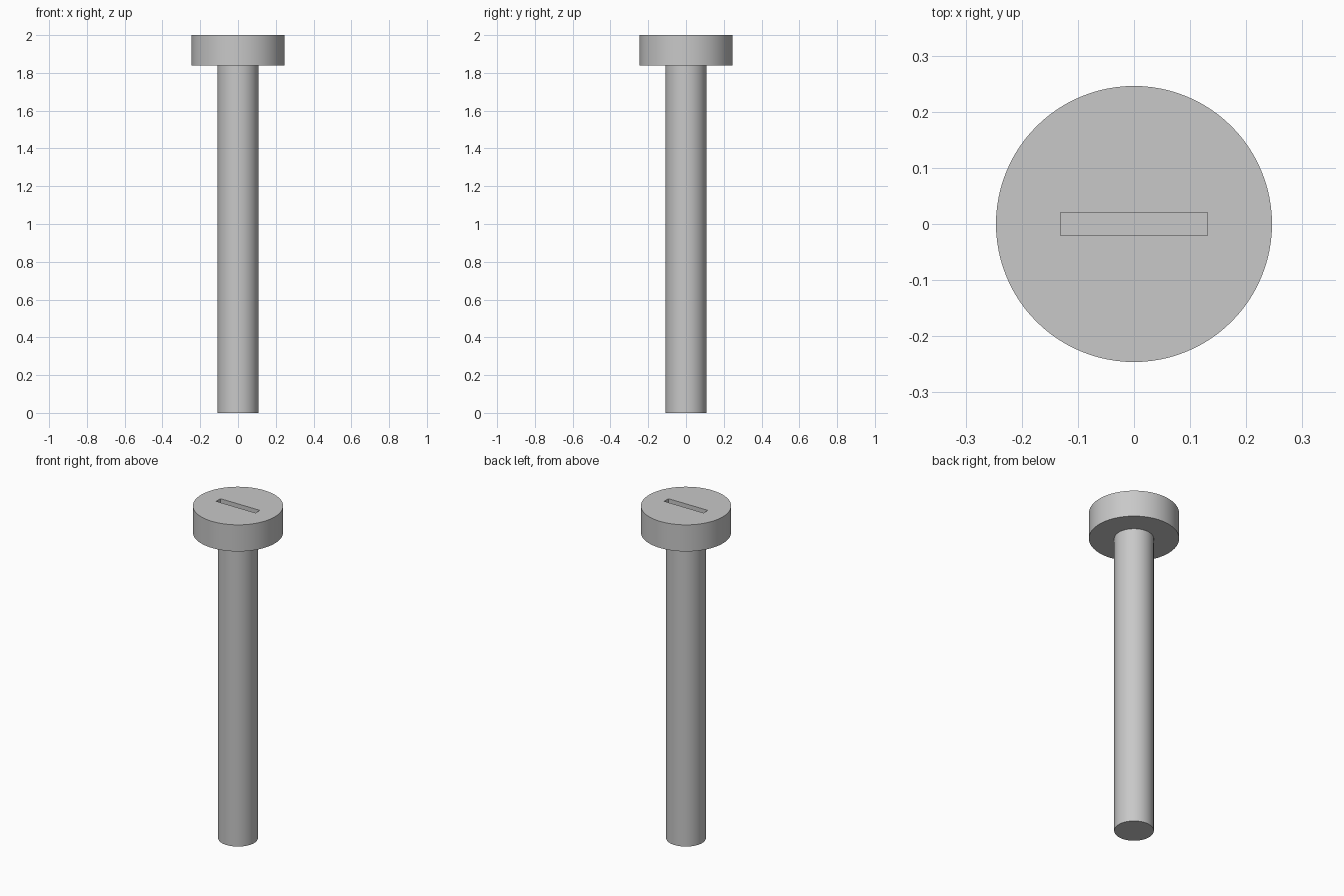
import bpy, bmesh, math
from mathutils import Matrix

cube = bpy.data.objects.get("Cube")
if cube:
    bpy.data.objects.remove(cube, do_unlink=True)

HEAD_R, SHANK_R = 0.246, 0.108
HEAD_BOTTOM, TOP = 1.84, 2.0
SLOT_LENGTH, SLOT_WIDTH, SLOT_DEPTH = 0.262, 0.041, 0.08
SIDES = 96

steel = bpy.data.materials.new("grey steel")
steel.use_nodes = True
grey = (0.58, 0.58, 0.58, 1)
steel.diffuse_color = grey
steel.node_tree.nodes["Principled BSDF"].inputs["Base Color"].default_value = grey


def add_object(name, bm):
    bmesh.ops.recalc_face_normals(bm, faces=bm.faces)
    mesh = bpy.data.meshes.new(name)
    bm.to_mesh(mesh)
    bm.free()
    mesh.materials.append(steel)
    obj = bpy.data.objects.new(name, mesh)
    bpy.context.collection.objects.link(obj)
    return obj


# Shank and head: stacked rings, closed at both ends
bm = bmesh.new()
profile = [(SHANK_R, 0), (SHANK_R, HEAD_BOTTOM), (HEAD_R, HEAD_BOTTOM), (HEAD_R, TOP)]
angles = [math.tau * i / SIDES for i in range(SIDES)]
rings = [[bm.verts.new((r * math.cos(a), r * math.sin(a), z)) for a in angles]
         for r, z in profile]
for low, high in zip(rings, rings[1:]):
    for i in range(SIDES):
        j = (i + 1) % SIDES
        bm.faces.new((low[i], low[j], high[j], high[i]))
bm.faces.new(rings[0])
bm.faces.new(rings[-1])
bolt = add_object("slotted_bolt", bm)

# Driver slot cut into the top of the head
bm = bmesh.new()
bmesh.ops.create_cube(bm, size=1, matrix=Matrix.Translation((0, 0, TOP))
                      @ Matrix.Diagonal((SLOT_LENGTH, SLOT_WIDTH, 2 * SLOT_DEPTH, 1)))
cutter = add_object("slot_cutter", bm)
cutter.hide_render = True
cut = bolt.modifiers.new("driver slot", "BOOLEAN")
cut.operation = "DIFFERENCE"
cut.solver = "EXACT"
cut.object = cutter

bpy.ops.object.select_all(action="DESELECT")
bolt.select_set(True)
bpy.context.view_layer.objects.active = bolt
bpy.ops.object.modifier_apply(modifier=cut.name)
bpy.data.objects.remove(cutter, do_unlink=True)

# Round sides smooth, rims and slot edges sharp
bpy.ops.object.shade_smooth_by_angle(angle=math.radians(30))
